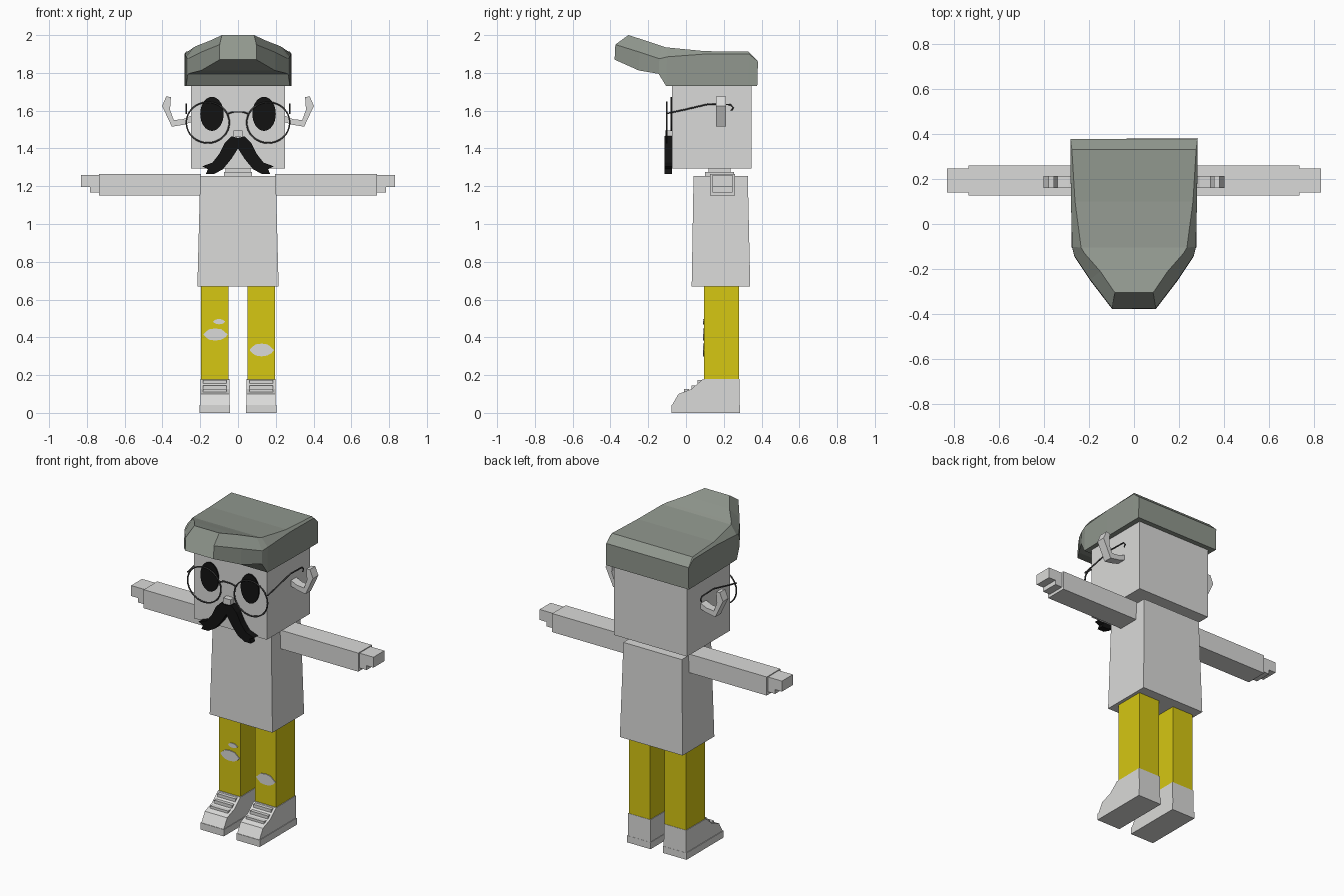
import bpy, bmesh, math
from mathutils import Vector

if "Cube" in bpy.data.objects:
    bpy.data.objects.remove(bpy.data.objects["Cube"])


def material(name, r, g, b):
    m = bpy.data.materials.new(name)
    m.use_nodes = True
    m.diffuse_color = (r, g, b, 1)
    m.node_tree.nodes["Principled BSDF"].inputs["Base Color"].default_value = (r, g, b, 1)
    return m


GREY = material("light_grey", 0.7, 0.7, 0.69)
YELLOW = material("yellow_cloth", 0.67, 0.57, 0.006)
HAIR = material("grey_green_hair", 0.28, 0.31, 0.27)
BLACK = material("black", 0.006, 0.006, 0.006)
WIRE = material("dark_wire", 0.06, 0.06, 0.06)


def loft(name, rings, mat):
    """Skin a list of equal-length point rings and cap both ends."""
    bm = bmesh.new()
    loops = [[bm.verts.new(p) for p in ring] for ring in rings]
    n = len(loops[0])
    for a, b in zip(loops, loops[1:]):
        for i in range(n):
            j = (i + 1) % n
            bm.faces.new((a[i], a[j], b[j], b[i]))
    bm.faces.new(loops[0])
    bm.faces.new(loops[-1])
    bmesh.ops.recalc_face_normals(bm, faces=bm.faces)
    me = bpy.data.meshes.new(name)
    bm.to_mesh(me)
    bm.free()
    me.materials.append(mat)
    ob = bpy.data.objects.new(name, me)
    bpy.context.collection.objects.link(ob)
    return ob


def rect(x0, x1, y0, y1, z):
    return [(x0, y0, z), (x1, y0, z), (x1, y1, z), (x0, y1, z)]


def box(name, x, y, z, mat=GREY):
    return loft(name, [rect(*x, *y, z[0]), rect(*x, *y, z[1])], mat)


def front_prism(name, pts, y0, y1, mat):
    """Outline in x and z, extruded in depth."""
    return loft(name, [[(x, y, z) for x, z in pts] for y in (y0, y1)], mat)


def side_prism(name, pts, x0, x1, mat):
    """Outline in y and z, extruded sideways."""
    return loft(name, [[(x, y, z) for y, z in pts] for x in (x0, x1)], mat)


def wire(name, pts, cyclic=False, radius=0.0045):
    cu = bpy.data.curves.new(name, 'CURVE')
    cu.dimensions = '3D'
    cu.bevel_depth = radius
    cu.bevel_resolution = 1
    cu.use_fill_caps = True
    sp = cu.splines.new('POLY')
    sp.points.add(len(pts) - 1)
    for p, co in zip(sp.points, pts):
        p.co = (*co, 1)
    sp.use_cyclic_u = cyclic
    cu.materials.append(WIRE)
    ob = bpy.data.objects.new(name, cu)
    bpy.context.collection.objects.link(ob)


def ellipse(cx, cz, rx, rz, n=32):
    return [(cx + rx * math.cos(i * math.tau / n), cz + rz * math.sin(i * math.tau / n))
            for i in range(n)]


# Torso, neck and head
loft("torso", [rect(-.215, .215, .03, .34, .67), rect(-.2, .2, .04, .327, 1.255)], GREY)
box("collar", (-.075, .075), (.1, .255), (1.25, 1.275))
box("neck", (-.065, .065), (.12, .235), (1.27, 1.3))
box("head", (-.25, .25), (-.075, .347), (1.295, 1.75))

# Swept hair: y, bottom z, half width, edge z, top y, top z, top half width
stations = [
    (.377, 1.73, .283, 1.86, .377, 1.865, .282),
    (.33, 1.73, .283, 1.9, .33, 1.912, .276),
    (.1, 1.73, .28, 1.9, .1, 1.915, .262),
    (-.105, 1.73, .275, 1.885, -.105, 1.935, .235),
    (-.145, 1.795, .265, 1.875, -.13, 1.943, .22),
    (-.25, 1.813, .195, 1.91, -.21, 1.97, .15),
    (-.378, 1.87, .097, 1.95, -.305, 2.0, .085),
]
rings = []
for y, zb, w, ze, yt, zt, wt in stations:
    half = [(w, y, zb), (w, y + .004, ze), (wt, yt, zt)]
    rings.append(half + [(-x, b, c) for x, b, c in reversed(half)])
loft("hair", rings, HAIR)

# Nose and moustache
box("nose", (-.025, .025), (-.11, -.07), (1.46, 1.495))
tash = [(0, 1.455), (.035, 1.465), (.07, 1.43), (.1, 1.37), (.135, 1.325), (.19, 1.305),
        (.16, 1.29), (.17, 1.265), (.125, 1.265), (.08, 1.29), (.035, 1.345), (0, 1.4)]
rips = {1: [(.125, .333, .06, .034)], -1: [(-.12, .415, .06, .032), (-.1, .483, .03, .014)]}

for s, side in ((1, "left_"), (-1, "right_")):
    def span(a, b):
        return sorted((s * a, s * b))

    # Face details
    front_prism(side + "moustache", [(s * x, z) for x, z in tash], -.115, -.074, BLACK)
    front_prism(side + "eye", ellipse(s * .138, 1.583, .062, .09), -.083, -.074, BLACK)
    ear = [(.245, 1.575), (.29, 1.555), (.34, 1.55), (.36, 1.605), (.355, 1.672),
           (.38, 1.675), (.402, 1.625), (.35, 1.515), (.29, 1.525), (.245, 1.54)]
    front_prism(side + "ear", [(s * x, z) for x, z in ear], .16, .213, GREY)

    # Glasses
    wire(side + "glasses_rim", [(x, -.102, z) for x, z in ellipse(s * .16, 1.537, .114, .108)], True)
    wire(side + "glasses_temple", [(s * .274, y, z) for y, z in (
        (-.102, 1.585), (0, 1.607), (.12, 1.635), (.235, 1.632), (.25, 1.615), (.24, 1.6))])

    # Arm and stepped hand
    box(side + "arm", span(.195, .735), (.127, .26), (1.15, 1.265))
    box(side + "palm", span(.73, .783), (.14, .247), (1.168, 1.26))
    box(side + "fingers", span(.78, .83), (.14, .247), (1.195, 1.26))

    # Trouser leg with ripped patches
    box(side + "leg", span(.05, .195), (.095, .28), (.17, .69), YELLOW)
    for k, (cx, cz, rx, rz) in enumerate(rips[s]):
        patch = [(cx + (x - cx) * (1 + .1 * math.cos(3 * i)), z)
                 for i, (x, z) in enumerate(ellipse(cx, cz, rx, rz, 12))]
        front_prism(side + "knee_rip_%d" % (k + 1), patch, .09, .097, GREY)

    # Shoe with sole, tongue and laces
    box(side + "sole", span(.043, .203), (-.077, .285), (0, .042))
    upper = [(-.075, .04), (-.04, .1), (.03, .127), (.088, .178), (.282, .18), (.284, .04)]
    side_prism(side + "shoe_upper", upper, *span(.046, .199), GREY)
    for k, (y, z) in enumerate(((.0, .118), (.04, .138), (.072, .166))):
        box(side + "lace_%d" % (k + 1), span(.062, .184), (y - .01, y + .015), (z - .012, z + .008))

# Bridge between the lenses
wire("glasses_bridge", [(x, -.102, z) for x, z in (
    (-.057, 1.583), (-.025, 1.593), (.025, 1.593), (.057, 1.583))])
